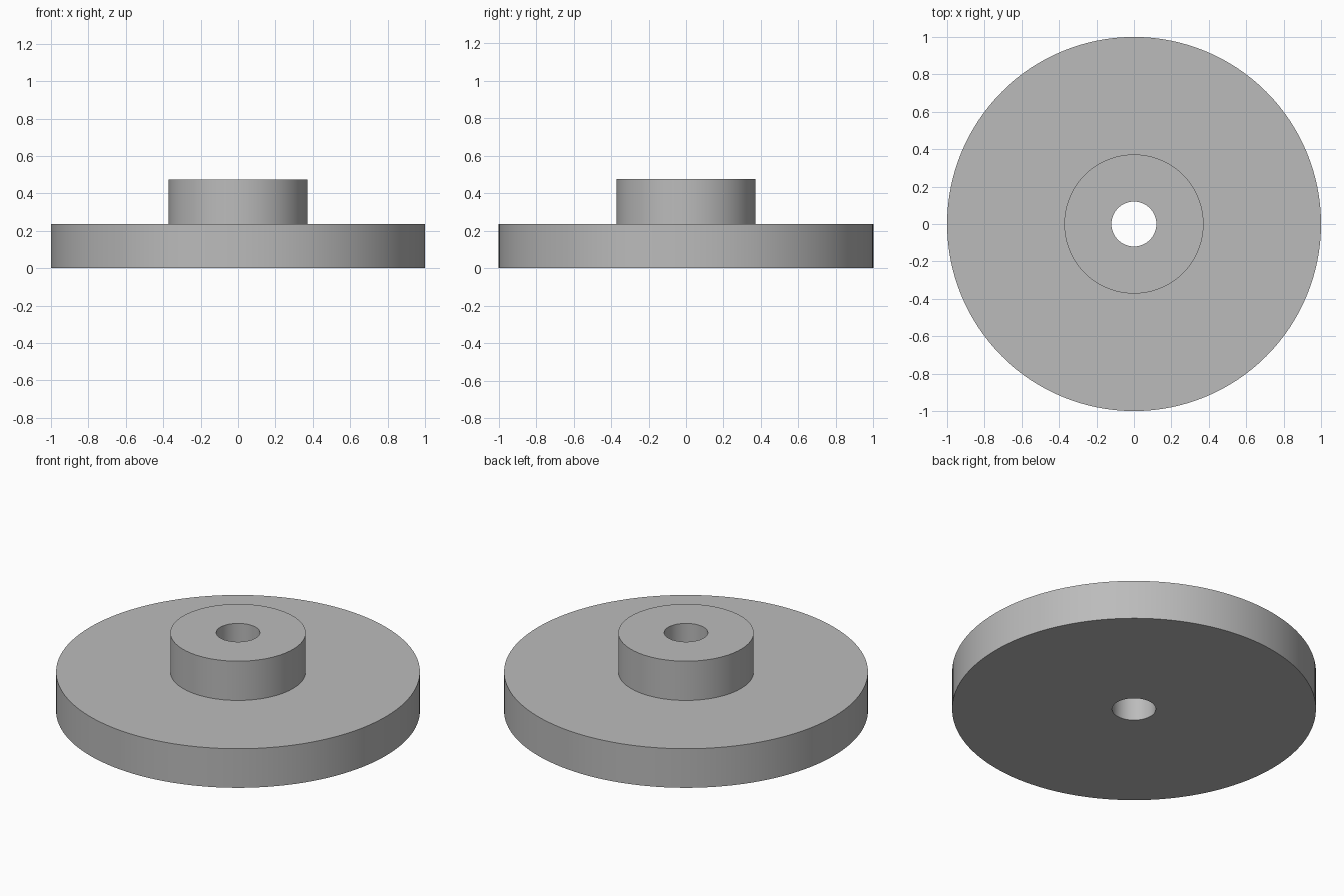
import bpy, bmesh, math

if "Cube" in bpy.data.objects:
    bpy.data.objects.remove(bpy.data.objects["Cube"], do_unlink=True)

SEGMENTS = 128
BORE, HUB, RIM = 0.12, 0.372, 1.0
DISC_TOP, HUB_TOP = 0.237, 0.475

# Plain grey material
grey = bpy.data.materials.new("plain grey")
grey.use_nodes = True
colour = (0.5, 0.5, 0.5, 1)
grey.diffuse_color = colour
grey.node_tree.nodes["Principled BSDF"].inputs["Base Color"].default_value = colour


def lathe(name, profile, material):
    """Turn a closed (radius, height) profile around the z axis."""
    bm = bmesh.new()
    verts = [bm.verts.new((r, 0, z)) for r, z in profile]
    edges = [bm.edges.new((v, verts[i - 1])) for i, v in enumerate(verts)]
    bmesh.ops.spin(bm, geom=verts + edges, cent=(0, 0, 0), axis=(0, 0, 1),
                   angle=math.tau, steps=SEGMENTS, use_merge=True)
    bmesh.ops.remove_doubles(bm, verts=bm.verts[:], dist=0.0001)
    bmesh.ops.recalc_face_normals(bm, faces=bm.faces[:])
    mesh = bpy.data.meshes.new(name)
    bm.to_mesh(mesh)
    bm.free()
    mesh.materials.append(material)
    obj = bpy.data.objects.new(name, mesh)
    bpy.context.collection.objects.link(obj)
    bpy.ops.object.select_all(action="DESELECT")
    obj.select_set(True)
    bpy.context.view_layer.objects.active = obj
    bpy.ops.object.shade_smooth_by_angle(angle=math.radians(30))
    return obj


# Disc with raised hub and a bore right through
lathe("flanged_hub", [
    (BORE, 0), (RIM, 0), (RIM, DISC_TOP),
    (HUB, DISC_TOP), (HUB, HUB_TOP), (BORE, HUB_TOP),
], grey)
